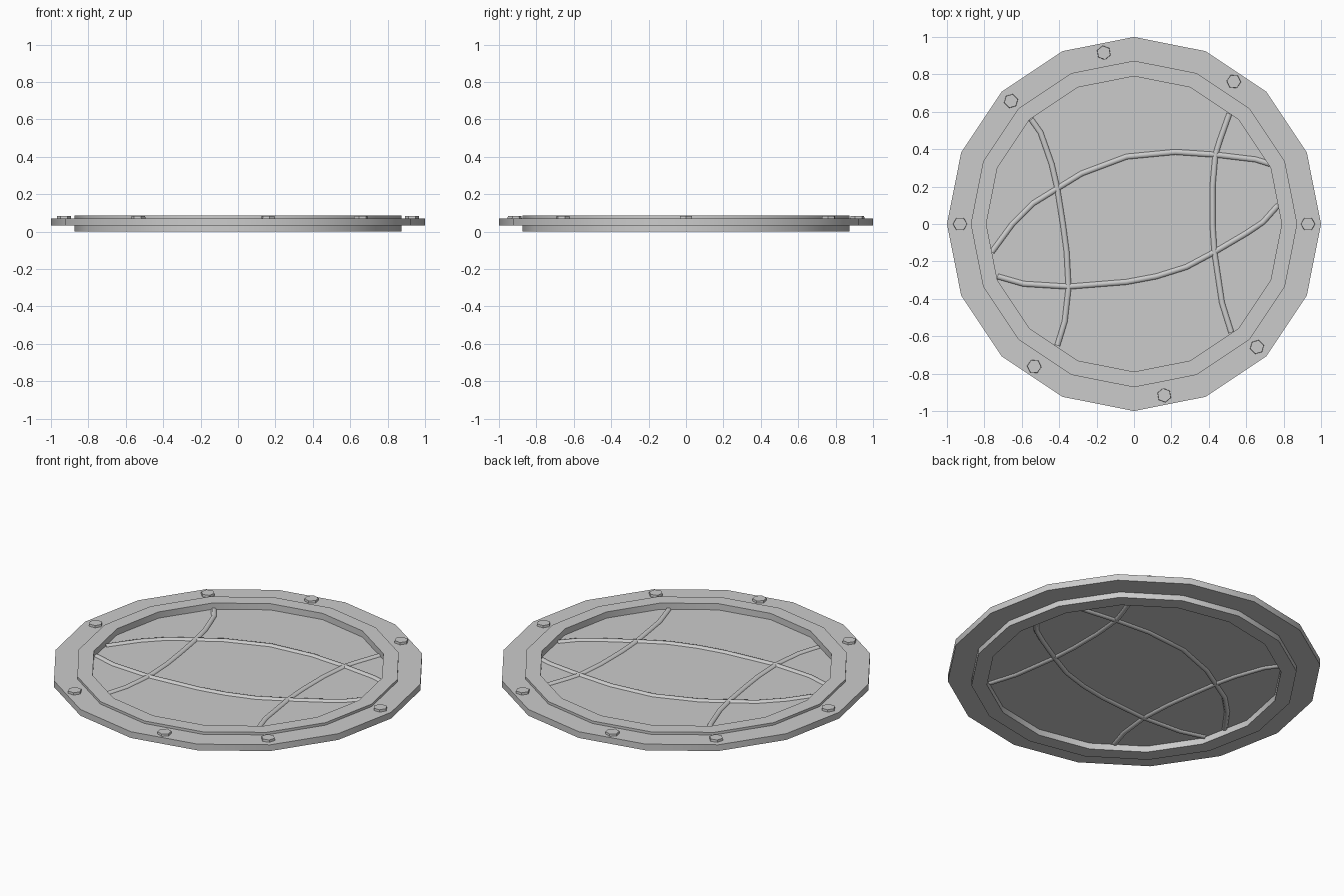
import bpy, bmesh, math

if "Cube" in bpy.data.objects:
    bpy.data.objects.remove(bpy.data.objects["Cube"])

SIDES = 16


def add_object(name, bm):
    bmesh.ops.recalc_face_normals(bm, faces=bm.faces)
    mesh = bpy.data.meshes.new(name)
    bm.to_mesh(mesh)
    bm.free()
    ob = bpy.data.objects.new(name, mesh)
    bpy.context.collection.objects.link(ob)
    return ob


def smooth(ob):
    bpy.ops.object.select_all(action='DESELECT')
    ob.select_set(True)
    bpy.context.view_layer.objects.active = ob
    bpy.ops.object.shade_smooth_by_angle(angle=math.radians(30))


def lathe(name, profile):
    """Closed (radius, z) profile turned into a 16-sided ring."""
    bm = bmesh.new()
    rings = []
    for i in range(SIDES):
        a = math.tau * i / SIDES
        rings.append([bm.verts.new((r * math.cos(a), r * math.sin(a), z)) for r, z in profile])
    n = len(profile)
    for i in range(SIDES):
        p, q = rings[i], rings[(i + 1) % SIDES]
        for j in range(n):
            k = (j + 1) % n
            bm.faces.new((p[j], q[j], q[k], p[k]))
    ob = add_object(name, bm)
    smooth(ob)
    return ob


def prism(name, sides, radius, z0, z1, x=0, y=0, turn=0, top=1.0):
    bm = bmesh.new()
    bmesh.ops.create_cone(bm, cap_ends=True, segments=sides, radius1=radius,
                          radius2=radius * top, depth=z1 - z0)
    ob = add_object(name, bm)
    ob.location = (x, y, (z0 + z1) / 2)
    ob.rotation_euler.z = turn
    return ob


# Frame: wide flange with a taller inner rim, open in the middle
lathe("window_frame", [(0.79, 0.0), (0.873, 0.0), (0.873, 0.033), (1.0, 0.033),
                       (1.0, 0.07), (0.873, 0.07), (0.873, 0.085), (0.79, 0.085)])

# Pane recessed from both faces
prism("pane", SIDES, 0.80, 0.036, 0.048)

# Bolts around the flange, the second half opposite the first
for i, deg in enumerate((0, 55, 100, 135, 180, 235, 280, 315)):
    a = math.radians(deg)
    prism(f"bolt_{i + 1}", 6, 0.039, 0.065, 0.083,
          0.93 * math.cos(a), 0.93 * math.sin(a), a + math.pi / 6, 0.95)

# Curved bars crossing the pane
bars = {
    "bar_left": [(-.55, .56), (-.50, .49), (-.44, .32), (-.41, .19), (-.38, 0),
                 (-.36, -.15), (-.35, -.34), (-.37, -.52), (-.41, -.65)],
    "bar_right": [(.51, .59), (.46, .45), (.435, .37), (.42, .20), (.42, 0),
                  (.43, -.15), (.47, -.42), (.52, -.58)],
    "bar_upper": [(-.76, -.15), (-.65, 0), (-.54, .11), (-.41, .19), (-.28, .27),
                  (-.04, .36), (.22, .385), (.44, .37), (.65, .345), (.73, .32)],
    "bar_lower": [(-.73, -.28), (-.59, -.32), (-.35, -.335), (-.04, -.31), (.12, -.28),
                  (.28, -.23), (.43, -.15), (.60, -.05), (.69, .01), (.77, .10)],
}
for name, pts in bars.items():
    curve = bpy.data.curves.new(name, 'CURVE')
    curve.dimensions = '3D'
    curve.twist_mode = 'Z_UP'
    curve.bevel_depth = 0.018
    curve.bevel_resolution = 1
    curve.use_fill_caps = True
    spline = curve.splines.new('POLY')
    spline.points.add(len(pts) - 1)
    for p, (x, y) in zip(spline.points, pts):
        p.co = (x, y, 0.042, 1)
    spline.use_smooth = True
    bpy.context.collection.objects.link(bpy.data.objects.new(name, curve))
